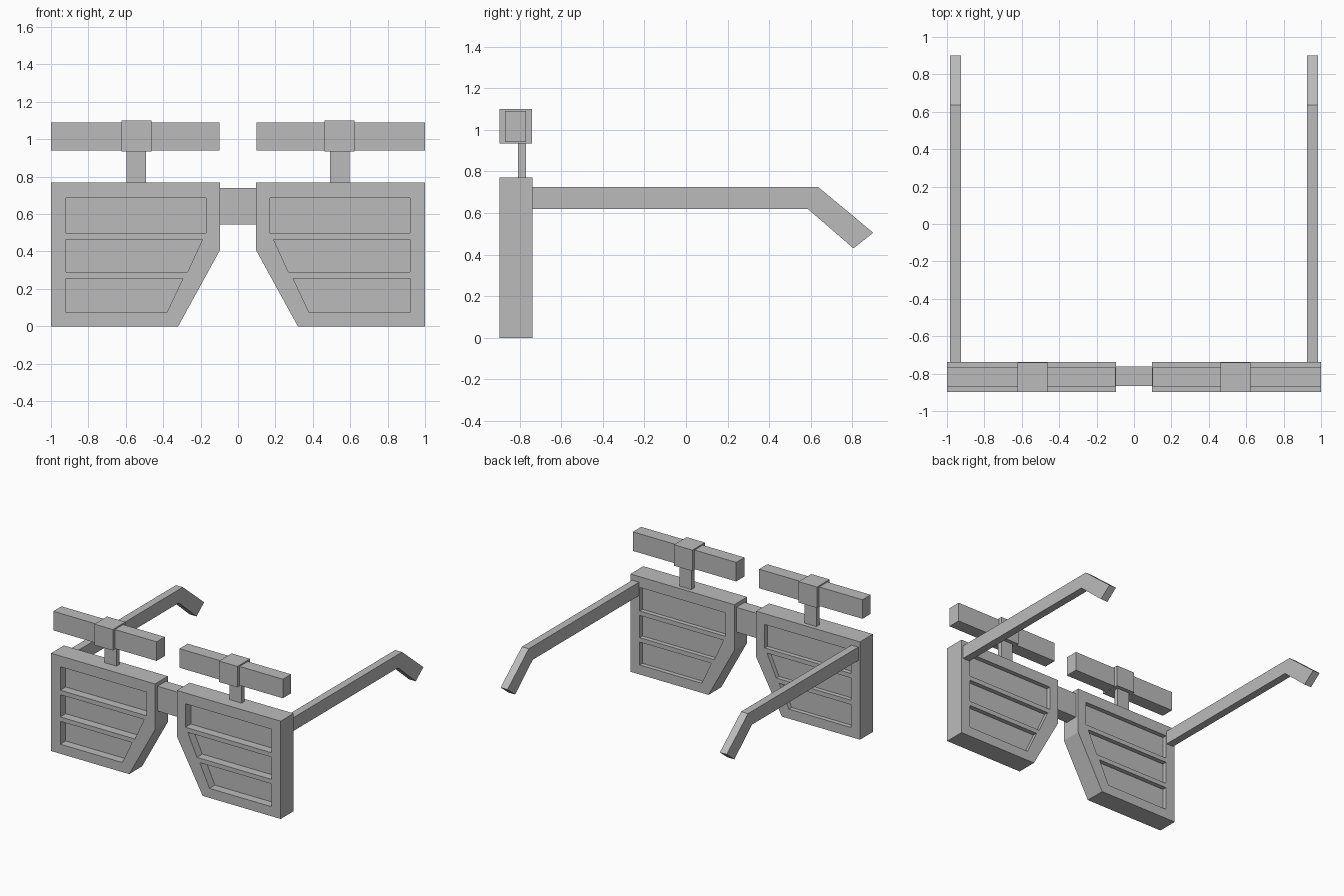
import bpy, bmesh
from mathutils import Vector

if "Cube" in bpy.data.objects:
    bpy.data.objects.remove(bpy.data.objects["Cube"])

grey = bpy.data.materials.new("plain_grey")
grey.diffuse_color = (0.5, 0.5, 0.5, 1)
grey.use_nodes = True
grey.node_tree.nodes["Principled BSDF"].inputs["Base Color"].default_value = grey.diffuse_color


def finish(bm, name):
    bmesh.ops.recalc_face_normals(bm, faces=bm.faces[:])
    mesh = bpy.data.meshes.new(name)
    bm.to_mesh(mesh)
    bm.free()
    mesh.materials.append(grey)
    bpy.context.collection.objects.link(bpy.data.objects.new(name, mesh))


def prism(name, loops, place, depth):
    """Fill the first loop, leaving the other loops open, and extrude by depth."""
    bm = bmesh.new()
    edges = []
    for loop in loops:
        vs = [bm.verts.new(place(a, b)) for a, b in loop]
        edges += [bm.edges.new((v, vs[i - 1])) for i, v in enumerate(vs)]
    if len(loops) == 1:
        bm.faces.new(vs)
    else:
        bmesh.ops.triangle_fill(bm, edges=edges, use_beauty=True)
    res = bmesh.ops.extrude_face_region(bm, geom=bm.faces[:], use_keep_orig=True)
    moved = [g for g in res["geom"] if isinstance(g, bmesh.types.BMVert)]
    bmesh.ops.translate(bm, verts=moved, vec=Vector(depth))
    finish(bm, name)


def box(name, x, y, z):
    loop = [(x[0], z[0]), (x[1], z[0]), (x[1], z[1]), (x[0], z[1])]
    prism(name, [loop], lambda a, b: (a, y[0], b), (0, y[1] - y[0], 0))


# Profiles for the right half: frame outline, three slots, temple arm (y, z)
outline = [(0.095, 0.77), (1, 0.77), (1, 0), (0.32, 0), (0.095, 0.41)]
slots = [
    [(0.17, 0.685), (0.92, 0.685), (0.92, 0.5), (0.17, 0.5)],
    [(0.19, 0.465), (0.92, 0.465), (0.92, 0.29), (0.27, 0.29)],
    [(0.295, 0.255), (0.92, 0.255), (0.92, 0.075), (0.38, 0.075)],
]
arm = [(-0.74, 0.725), (0.635, 0.725), (0.9, 0.505), (0.805, 0.43),
       (0.585, 0.62), (-0.74, 0.62)]

for side, s in (("left", -1), ("right", 1)):
    # Lens frame with open slots, and the recessed panels inside them
    prism(f"{side}_lens_frame", [outline] + slots,
          lambda a, b: (s * a, -0.897, b), (0, 0.16, 0))
    for i, slot in enumerate(slots):
        prism(f"{side}_lens_panel_{i + 1}", [slot],
              lambda a, b: (s * a, -0.83, b), (0, 0.058, 0))
    # Temple arm with bent ear tip
    prism(f"{side}_temple_arm", [arm],
          lambda a, b: (s * 0.925, a, b), (s * 0.06, 0, 0))
    # Brow bar, its clamp and the stem that carries it
    box(f"{side}_brow_bar", (s * 0.1, s * 1.0), (-0.87, -0.768), (0.94, 1.09))
    box(f"{side}_brow_clamp", (s * 0.463, s * 0.623), (-0.897, -0.74), (0.935, 1.1))
    box(f"{side}_brow_stem", (s * 0.493, s * 0.597), (-0.808, -0.77), (0.77, 0.935))

# Nose bridge
box("nose_bridge", (-0.095, 0.095), (-0.865, -0.762), (0.545, 0.74))
